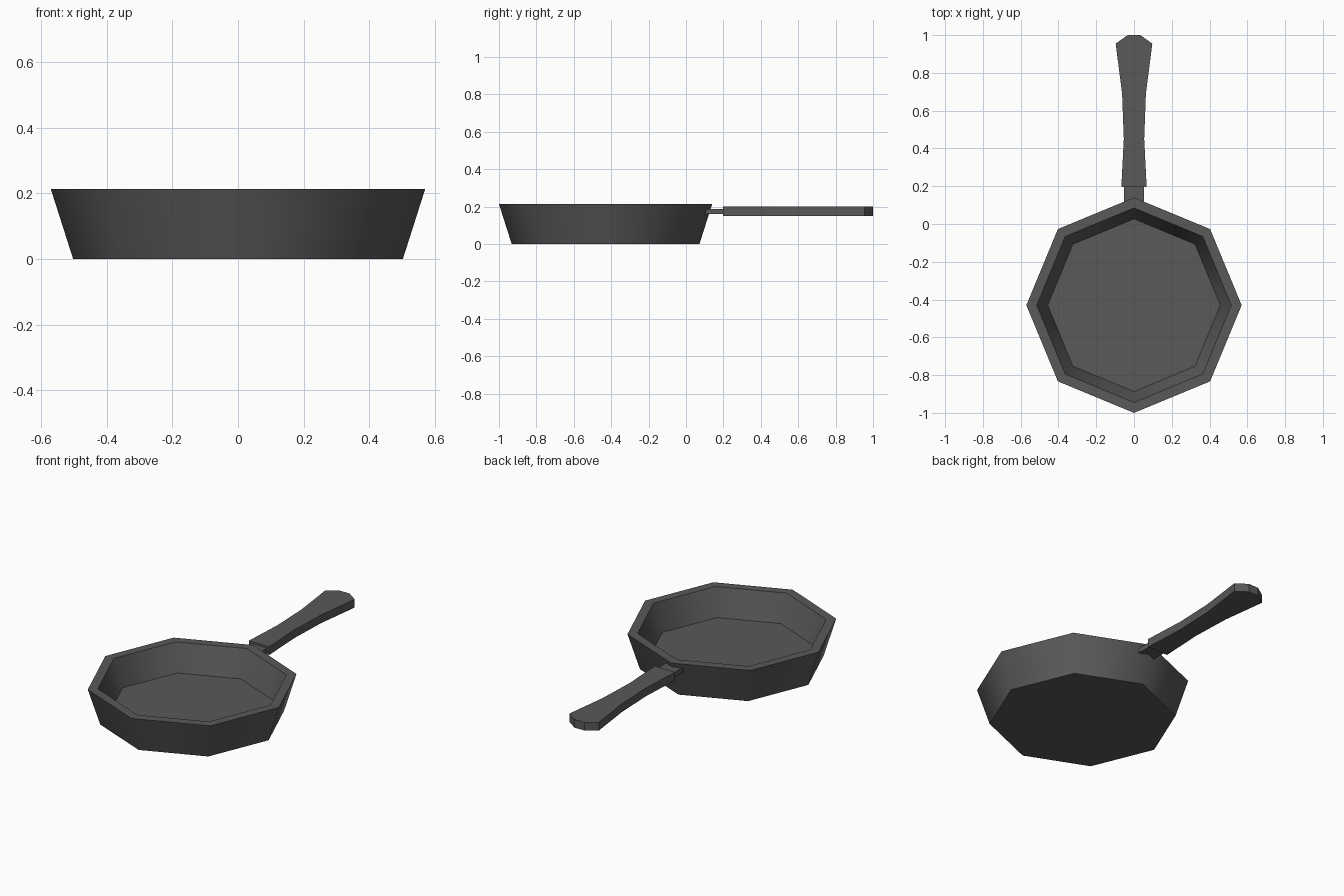
import bpy, bmesh
from math import cos, sin, pi, radians

if "Cube" in bpy.data.objects:
    bpy.data.objects.remove(bpy.data.objects["Cube"], do_unlink=True)

iron = bpy.data.materials.new("dark_iron")
iron.use_nodes = True
colour = (0.1, 0.1, 0.1, 1)
iron.diffuse_color = colour
iron.node_tree.nodes["Principled BSDF"].inputs["Base Color"].default_value = colour


def finish(name, bm, smooth_angle):
    """Turn a bmesh into a named object with smooth shading and sharp edges."""
    bmesh.ops.recalc_face_normals(bm, faces=bm.faces)
    mesh = bpy.data.meshes.new(name)
    bm.to_mesh(mesh)
    bm.free()
    mesh.materials.append(iron)
    obj = bpy.data.objects.new(name, mesh)
    bpy.context.collection.objects.link(obj)
    bpy.ops.object.select_all(action="DESELECT")
    obj.select_set(True)
    bpy.context.view_layer.objects.active = obj
    bpy.ops.object.shade_smooth_by_angle(angle=radians(smooth_angle))
    return obj


def lathe(name, profile, sides, centre_y):
    """Closed vessel: rings of (radius, z) joined, capped at both ends."""
    bm = bmesh.new()
    rings = [[bm.verts.new((r * cos(2 * pi * i / sides),
                            centre_y + r * sin(2 * pi * i / sides), z))
              for i in range(sides)] for r, z in profile]
    for a, b in zip(rings, rings[1:]):
        for i in range(sides):
            j = (i + 1) % sides
            bm.faces.new((a[i], a[j], b[j], b[i]))
    bm.faces.new(rings[0])
    bm.faces.new(rings[-1])
    return finish(name, bm, 50)


def slab(name, half_outline, z0, z1):
    """Mirrored (half width, y) outline extruded between two heights."""
    outline = half_outline + [(-x, y) for x, y in reversed(half_outline)]
    bm = bmesh.new()
    base = bm.faces.new([bm.verts.new((x, y, z0)) for x, y in outline])
    top = bmesh.ops.extrude_face_region(bm, geom=[base])["geom"]
    bmesh.ops.translate(bm, vec=(0, 0, z1 - z0),
                        verts=[v for v in top if isinstance(v, bmesh.types.BMVert)])
    return finish(name, bm, 30)


# Eight-sided bowl: base, outer rim, inner rim, cooking floor
lathe("pan_bowl", [(0.502, 0), (0.57, 0.213), (0.515, 0.213), (0.457, 0.055)], 8, -0.43)

# Thin neck joining the bowl wall to the grip
slab("handle_neck", [(0.053, 0.09), (0.053, 0.22)], 0.16, 0.188)

# Flared grip with a clipped end
slab("handle_grip", [(0.067, 0.197), (0.054, 0.45), (0.063, 0.69),
                     (0.097, 0.955), (0.033, 1.0)], 0.15, 0.199)
